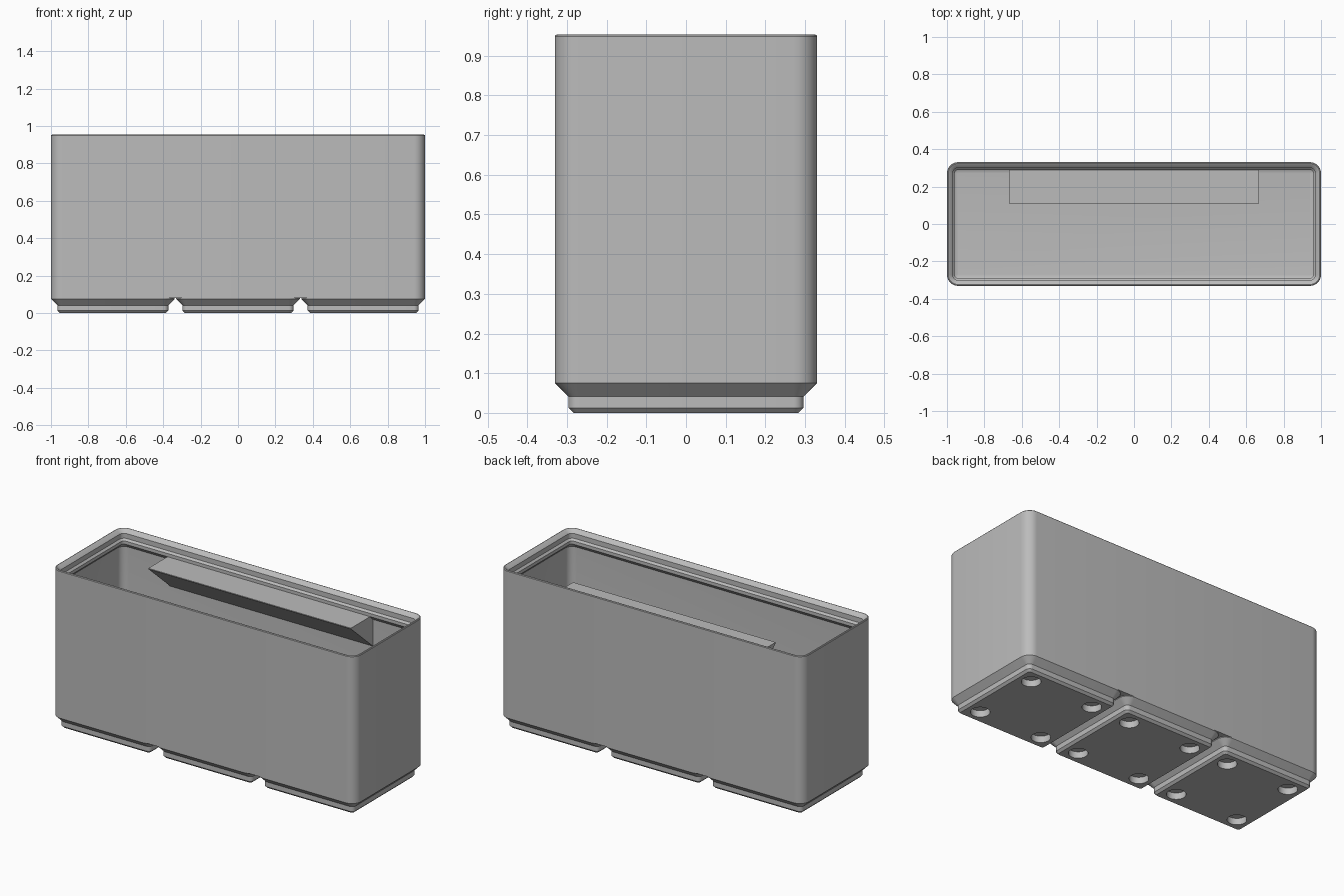
import bpy, bmesh, math

cube = bpy.data.objects.get("Cube")
if cube:
    bpy.data.objects.remove(cube, do_unlink=True)

# One plain grey plastic
grey = bpy.data.materials.new("grey plastic")
GREY = (0.5, 0.5, 0.5, 1)
grey.use_nodes = True
grey.diffuse_color = GREY
grey.node_tree.nodes["Principled BSDF"].inputs["Base Color"].default_value = GREY

HALF = 0.3307          # half width of one cell
PITCH = 0.6693         # distance between cells
RADIUS = 0.0598        # outer corner radius
BASE = 0.0797          # underside of the body
WALL = 0.0151          # wall thickness
FLOOR = 0.1116         # inner floor height


def make_object(name, bm):
    bmesh.ops.recalc_face_normals(bm, faces=bm.faces)
    mesh = bpy.data.meshes.new(name)
    bm.to_mesh(mesh)
    bm.free()
    mesh.materials.append(grey)
    obj = bpy.data.objects.new(name, mesh)
    bpy.context.collection.objects.link(obj)
    return obj


def select(obj):
    bpy.ops.object.select_all(action="DESELECT")
    obj.select_set(True)
    bpy.context.view_layer.objects.active = obj


def smooth(obj):
    select(obj)
    bpy.ops.object.shade_smooth_by_angle(angle=math.radians(30))


def rounded_ring(bm, hx, hy, inset, z, segments=8):
    r = max(RADIUS - inset, 0.001)
    cx, cy = hx - inset - r, hy - inset - r
    ring = []
    for q, (sx, sy) in enumerate([(1, 1), (-1, 1), (-1, -1), (1, -1)]):
        for i in range(segments + 1):
            a = math.pi / 2 * (q + i / segments)
            ring.append(bm.verts.new((sx * cx + r * math.cos(a),
                                      sy * cy + r * math.sin(a), z)))
    return ring


def loft(name, hx, hy, profile):
    """Closed solid through rounded rectangles given as (inset, z)."""
    bm = bmesh.new()
    rings = [rounded_ring(bm, hx, hy, inset, z) for inset, z in profile]
    for a, b in zip(rings, rings[1:]):
        for i in range(len(a)):
            j = (i + 1) % len(a)
            bm.faces.new((a[i], a[j], b[j], b[i]))
    bm.faces.new(rings[0])
    bm.faces.new(rings[-1])
    return make_object(name, bm)


# Hollow body: outer wall, stepped stacking lip, inner wall, floor fillet
profile = [(0, BASE), (0, 0.949), (0.003, 0.9525), (0.007, 0.9535), (0.0105, 0.952),
           (0.0303, 0.9323), (0.0303, 0.9036), (0.0414, 0.8924),
           (0.0414, 0.8733), (WALL, 0.847)]
fillet = 0.0446
for i in range(7):
    a = math.pi / 2 * i / 6
    profile.append((WALL + fillet * (1 - math.cos(a)),
                    FLOOR + fillet * (1 - math.sin(a))))
smooth(loft("bin_body", PITCH + HALF, HALF, profile))

# Three stepped feet, each with four round magnet pockets
foot_profile = [(0.047, 0), (0.0343, 0.0127), (0.0343, 0.0414),
                (0, 0.0757), (0, BASE)]
for k, side in enumerate(("right", "middle", "left")):
    foot = loft(side + "_foot", HALF, HALF, foot_profile)
    bm = bmesh.new()
    for sx in (-1, 1):
        for sy in (-1, 1):
            new = bmesh.ops.create_cone(bm, cap_ends=True, segments=32,
                                        radius1=0.0518, radius2=0.0518, depth=0.0765)
            bmesh.ops.translate(bm, verts=new["verts"], vec=(sx * 0.2072, sy * 0.2072, 0))
    cutter = make_object("pocket_cutter", bm)
    cutter.hide_render = True
    cut = foot.modifiers.new("pockets", "BOOLEAN")
    cut.operation = "DIFFERENCE"
    cut.solver = "EXACT"
    cut.object = cutter
    select(foot)
    bpy.ops.object.modifier_apply(modifier=cut.name)
    bpy.data.objects.remove(cutter, do_unlink=True)
    foot.location.x = (k - 1) * PITCH
    smooth(foot)

# Sloped label shelf on the inside of the back wall
bm = bmesh.new()
section = [(0.109, 0.8733), (0.32, 0.8733), (0.32, 0.684), (0.109, 0.869)]
face = bm.faces.new([bm.verts.new((-0.667, y, z)) for y, z in section])
shelf = bmesh.ops.extrude_face_region(bm, geom=[face])
moved = [v for v in shelf["geom"] if isinstance(v, bmesh.types.BMVert)]
bmesh.ops.translate(bm, verts=moved, vec=(1.334, 0, 0))
make_object("label_shelf", bm)
